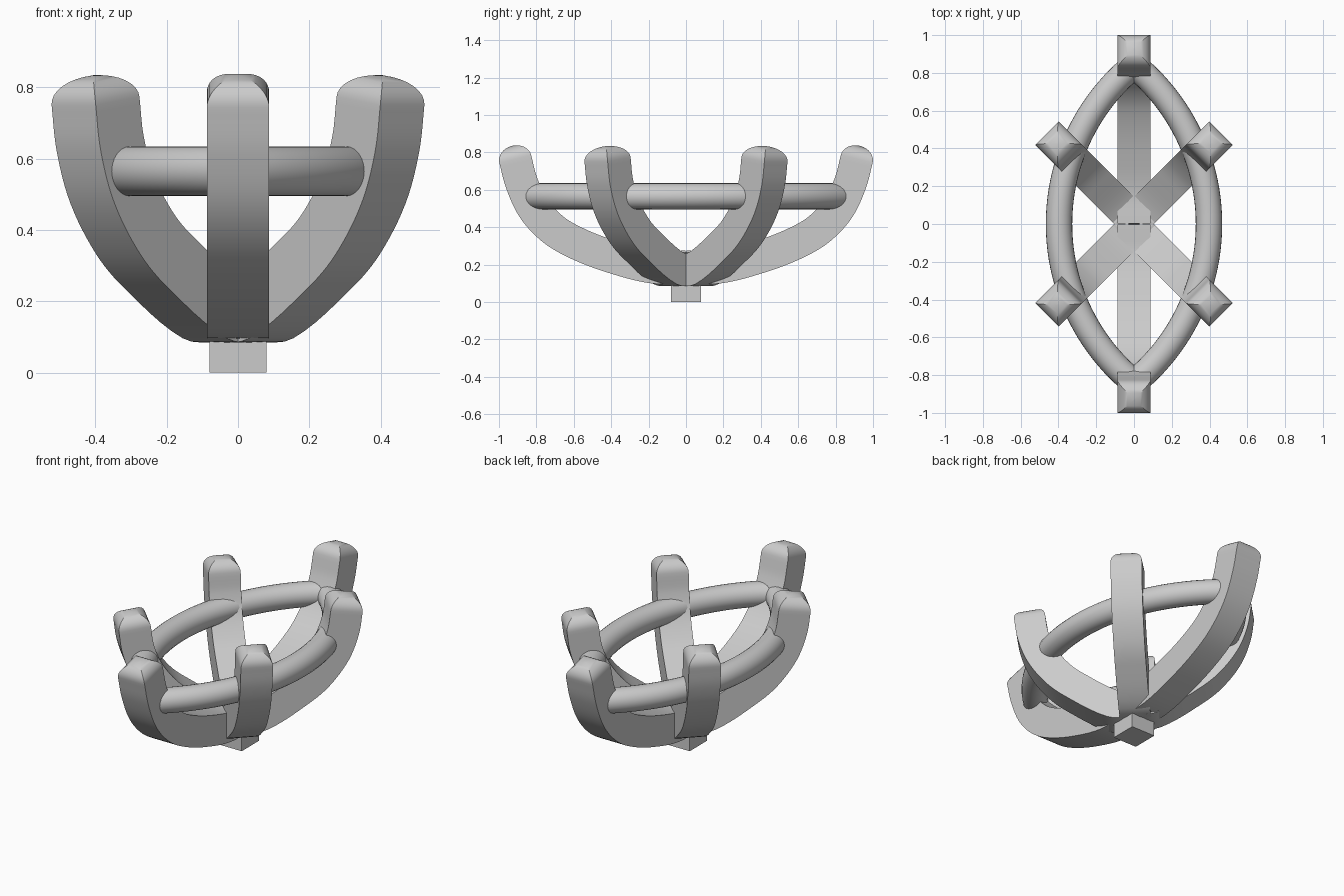
import bpy, bmesh
from math import sin, cos, pi, sqrt, radians, atan2
from mathutils import Vector
from mathutils.geometry import interpolate_bezier

if "Cube" in bpy.data.objects:
    bpy.data.objects.remove(bpy.data.objects["Cube"])

HALF = 0.0875   # half width of the square claw wire


def finish(name, bm, mirror=(False, False)):
    bmesh.ops.recalc_face_normals(bm, faces=bm.faces[:])
    me = bpy.data.meshes.new(name)
    bm.to_mesh(me)
    bm.free()
    ob = bpy.data.objects.new(name, me)
    bpy.context.collection.objects.link(ob)
    bpy.ops.object.select_all(action='DESELECT')
    bpy.context.view_layer.objects.active = ob
    ob.select_set(True)
    bpy.ops.object.shade_smooth_by_angle(angle=radians(30))
    if any(mirror):
        m = ob.modifiers.new("mirror", 'MIRROR')
        m.use_axis = (mirror[0], mirror[1], False)
        m.use_mirror_merge = False
    return ob


def bridge(bm, rings):
    for a, b in zip(rings, rings[1:]):
        n = len(a)
        for i in range(n):
            bm.faces.new((a[i], a[(i + 1) % n], b[(i + 1) % n], b[i]))


def smooth_path(pts, steps=6):
    """Smooth curve through (distance, height) points."""
    p = [Vector((r, 0, z)) for r, z in pts]
    tan = [(p[min(i + 1, len(p) - 1)] - p[max(i - 1, 0)]) for i in range(len(p))]
    out = [p[0]]
    for i in range(len(p) - 1):
        d = (p[i + 1] - p[i]).length / 3
        out += interpolate_bezier(p[i], p[i] + tan[i].normalized() * d,
                                  p[i + 1] - tan[i + 1].normalized() * d,
                                  p[i + 1], steps + 1)[1:]
    return out


def claw(name, pts, angle, shift_y, mirror):
    path = smooth_path(pts)
    direction = Vector((cos(angle), sin(angle), 0))
    side = Vector((-sin(angle), cos(angle), 0))
    bm = bmesh.new()
    rings = []

    def section(c, t, s):
        n = direction * -t.z + Vector((0, 0, t.x))
        o = direction * c.x + Vector((0, shift_y, c.z))
        rings.append([bm.verts.new(o + (n * u + side * v) * HALF * s)
                      for u, v in ((-1, -1), (-1, 1), (1, 1), (1, -1))])

    for i, c in enumerate(path):
        t = (path[min(i + 1, len(path) - 1)] - path[max(i - 1, 0)]).normalized()
        section(c, t, 1)
    # rounded four-sided tip
    for k in range(1, 9):
        a = pi / 2 * k / 8.15
        section(path[-1] + t * 0.072 * sin(a), t, cos(a))
    bridge(bm, rings)
    bm.faces.new(rings[0])
    bm.faces.new(rings[-1])
    return finish(name, bm, mirror)


# claws at the two pointed ends
claw("end_claws", [(0, .187), (.18, .187), (.40, .243), (.58, .312), (.71, .388),
                   (.815, .50), (.88, .64), (.913, .765)], pi / 2, 0, (False, True))

# four diagonal claws
claw("side_claws", [(0, .18), (.10, .178), (.318, .312), (.411, .392), (.50, .516),
                    (.547, .644), (.565, .762)], pi / 4, 0.02, (True, True))

# pointed oval rail: a tube along an arc, cut at x = 0 and mirrored
CX, R, TUBE, Z = -0.69, 1.087, 0.07, 0.565
end = atan2(sqrt(R * R - CX * CX), -CX) + 0.12
bm = bmesh.new()
rings = []
for i in range(49):
    a = -end + 2 * end * i / 48
    rings.append([bm.verts.new((CX + (R + TUBE * cos(b)) * cos(a),
                                (R + TUBE * cos(b)) * sin(a), Z + TUBE * sin(b)))
                  for b in (2 * pi * j / 24 for j in range(24))])
bridge(bm, rings)
bmesh.ops.bisect_plane(bm, geom=bm.verts[:] + bm.edges[:] + bm.faces[:],
                       plane_co=(0, 0, 0), plane_no=(1, 0, 0), clear_inner=True)
finish("rail", bm, (True, False))

# square foot
bm = bmesh.new()
bmesh.ops.create_cube(bm, size=1)
bmesh.ops.scale(bm, vec=(0.16, 0.16, 0.12), verts=bm.verts[:])
bmesh.ops.translate(bm, vec=(0, 0, 0.06), verts=bm.verts[:])
finish("foot", bm)
